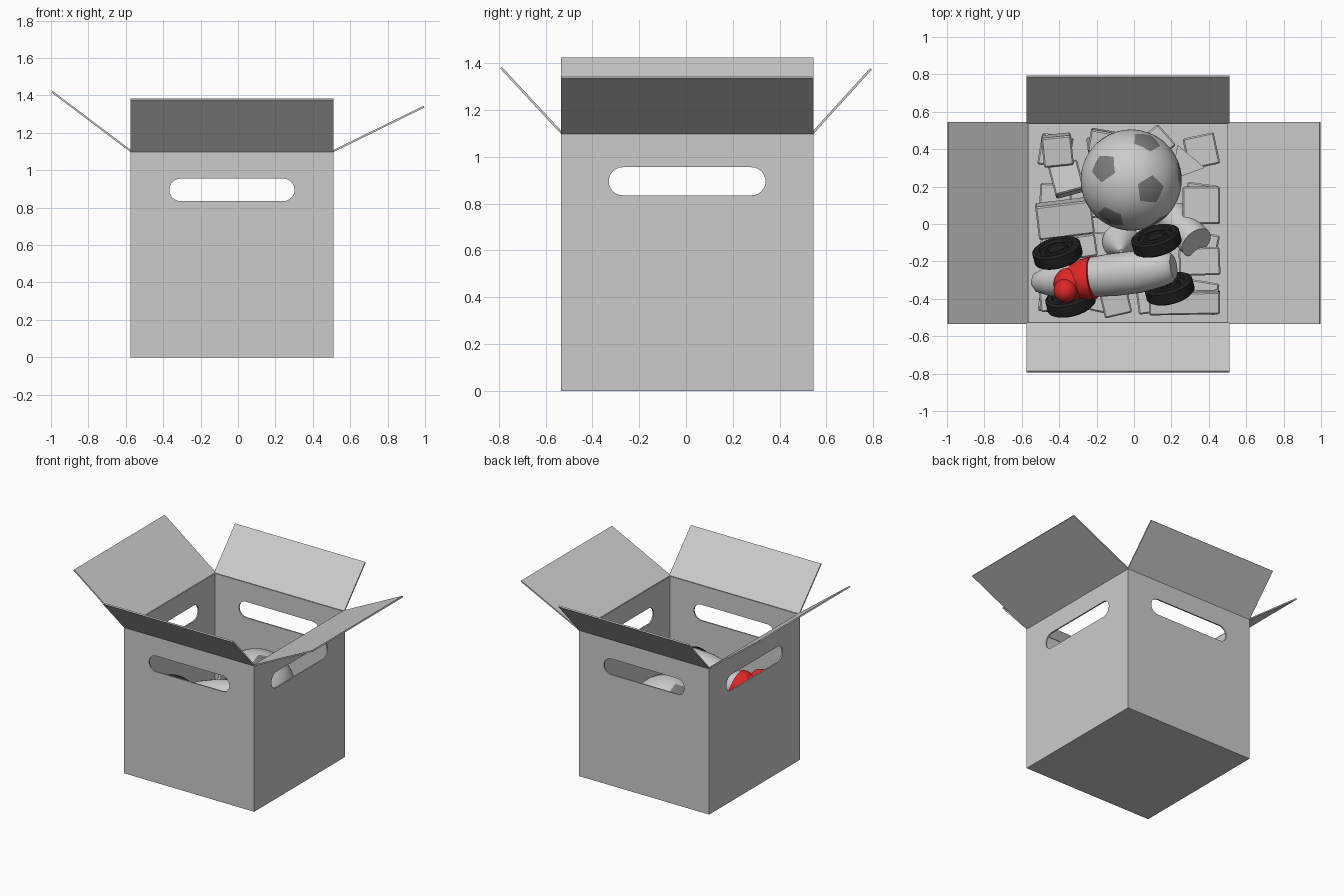
import bpy, bmesh, random
from math import radians, sin, cos, pi, atan2, hypot
from mathutils import Matrix, Vector, Euler

if "Cube" in bpy.data.objects:
    bpy.data.objects.remove(bpy.data.objects["Cube"])

random.seed(4)


def material(name, r, g, b):
    m = bpy.data.materials.new(name)
    m.diffuse_color = (r, g, b, 1)
    m.use_nodes = True
    m.node_tree.nodes["Principled BSDF"].inputs["Base Color"].default_value = m.diffuse_color
    return m


red = material("red", 0.75, 0.02, 0.02)
black = material("black", 0.015, 0.015, 0.015)
light_grey = material("light_grey", 0.8, 0.8, 0.8)
dark_grey = material("dark_grey", 0.2, 0.2, 0.2)


def add(name, bm, matrix=Matrix(), mats=(), smooth=0):
    bmesh.ops.recalc_face_normals(bm, faces=bm.faces)
    me = bpy.data.meshes.new(name)
    bm.to_mesh(me)
    bm.free()
    ob = bpy.data.objects.new(name, me)
    bpy.context.collection.objects.link(ob)
    ob.matrix_world = matrix
    for m in mats:
        me.materials.append(m)
    if smooth:
        bpy.ops.object.select_all(action='DESELECT')
        ob.select_set(True)
        bpy.context.view_layer.objects.active = ob
        bpy.ops.object.shade_smooth_by_angle(angle=radians(smooth))
    return ob


# ---------- cardboard box ----------
X0, X1, Y0, Y1, H, T = -0.575, 0.51, -0.535, 0.545, 1.1, 0.01
CX, CY = (X0 + X1) / 2, (Y0 + Y1) / 2


def panel(name, w, h, matrix, slot=False):
    """Flat card sheet, with an optional rounded hand slot."""
    bm = bmesh.new()
    loops = [[(-w/2, 0), (w/2, 0), (w/2, h), (-w/2, h)]]
    if slot:
        loops.append([(s * 0.275 + 0.06 * cos(a), 0.895 + 0.06 * sin(a))
                      for s, start in ((1, -pi/2), (-1, pi/2))
                      for a in [start + pi * i / 12 for i in range(13)]])
    for loop in loops:
        vs = [bm.verts.new((x, y, 0)) for x, y in loop]
        for a, b in zip(vs, vs[1:] + vs[:1]):
            bm.edges.new((a, b))
    bmesh.ops.triangle_fill(bm, edges=bm.edges[:], use_beauty=True, normal=(0, 0, 1))
    ob = add(name, bm, matrix)
    mod = ob.modifiers.new("card_thickness", 'SOLIDIFY')
    mod.thickness, mod.offset = T, 0


W, D = X1 - X0, Y1 - Y0
# side: heading, width, hinge centre, flap run and rise
sides = {"front": (0, W, (CX, Y0 + T/2), 0.26, 0.28),
         "right": (90, D, (X1 - T/2, CY), 0.49, 0.24),
         "back": (180, W, (CX, Y1 - T/2), 0.25, 0.275),
         "left": (270, D, (X0 + T/2, CY), 0.425, 0.32)}
for side, (heading, width, (x, y), run, rise) in sides.items():
    turn = Matrix.Rotation(radians(heading), 4, 'Z')
    panel(side + "_wall", width, H,
          Matrix.Translation((x, y, 0)) @ turn @ Matrix.Rotation(pi/2, 4, 'X'), True)
    panel(side + "_flap", width, hypot(run, rise),
          Matrix.Translation((x, y, H)) @ turn @ Matrix.Rotation(pi - atan2(rise, run), 4, 'X'))
panel("box_floor", W, D, Matrix.Translation((CX, Y0, T/2)))


# ---------- football ----------
def frame(a, b):
    c = a.cross(b).normalized()
    return Matrix((a, c, a.cross(c))).transposed()


bm = bmesh.new()
bmesh.ops.create_icosphere(bm, subdivisions=1, radius=1)
v0 = bm.verts[:][0].co.normalized()
v1 = next(v.co.normalized() for v in bm.verts if 0.3 < v.co.normalized().dot(v0) < 0.6)
spin = frame(Vector((0.39, -0.20, 0.90)).normalized(),
             Vector((-0.54, 0.24, 0.81)).normalized()) @ frame(v0, v1).transposed()
bmesh.ops.transform(bm, matrix=spin.to_4x4(), verts=bm.verts)
bmesh.ops.bevel(bm, geom=bm.verts[:] + bm.edges[:], affect='VERTICES', offset=29,
                offset_type='PERCENT', segments=1, profile=0.5)
for f in bm.faces:
    f.material_index = int(len(f.verts) == 5)
bmesh.ops.poke(bm, faces=bm.faces[:])
bmesh.ops.subdivide_edges(bm, edges=bm.edges[:], cuts=4, use_grid_fill=True)
for v in bm.verts:
    v.co = v.co.normalized() * 0.27
add("football", bm, Matrix.Translation((-0.015, 0.235, 0.5)), (light_grey, dark_grey), 40)

# ---------- toy racing car ----------
CAR = Matrix.Translation((-0.11, -0.25, 0.55)) @ Euler(
    (radians(25), radians(-18), radians(7))).to_matrix().to_4x4()


def loft(name, stations, mats):
    """Skin oval sections: x, half width, half height, centre z."""
    bm = bmesh.new()
    n = 32
    rings = [[bm.verts.new((x, w * cos(2*pi*i/n), z + h * sin(2*pi*i/n)))
              for i in range(n)] for x, w, h, z in stations]
    for a, b in zip(rings, rings[1:]):
        for i in range(n):
            bm.faces.new((a[i], a[(i+1) % n], b[(i+1) % n], b[i]))
    bm.faces.new(rings[0])
    bm.faces.new(rings[-1])
    add(name, bm, CAR, mats, 40)


loft("car_body", [(-.455, .015, .015, .03), (-.435, .05, .045, .03), (-.36, .08, .075, .035),
                  (-.2, .1, .095, .04), (0, .115, .11, .05), (.15, .115, .11, .05),
                  (.27, .10, .095, .045), (.33, .085, .08, .04), (.35, .065, .06, .04)], ())
loft("cockpit_cowl", [(-.24, .07, .08, .06), (-.21, .095, .105, .06),
                      (-.13, .112, .115, .06), (-.10, .115, .114, .055)], (red,))


def ball(name, loc, radii):
    bm = bmesh.new()
    bmesh.ops.create_uvsphere(bm, u_segments=28, v_segments=16, radius=1)
    add(name, bm, CAR @ Matrix.Translation(loc) @ Matrix.Diagonal((*radii, 1)), (red,), 60)


ball("driver_torso", (-.22, 0, .10), (.09, .09, .09))
ball("driver_head", (-.23, 0, .175), (.063, .063, .063))

half = [(0, .022), (.045, .022), (.05, .032), (.06, .032), (.066, .02), (.088, .02),
        (.095, .038), (.118, .04), (.132, .03)]
profile = half + [(r, -y) for r, y in reversed(half)]
for end, x in (("rear", -.28), ("front", .28)):
    for side, y in (("left", .145), ("right", -.145)):
        bm = bmesh.new()
        vs = [bm.verts.new((r, w, 0)) for r, w in profile]
        es = [bm.edges.new(p) for p in zip(vs, vs[1:])]
        bmesh.ops.spin(bm, geom=vs + es, cent=(0, 0, 0), axis=(0, 1, 0), angle=2*pi, steps=36)
        bmesh.ops.remove_doubles(bm, verts=bm.verts[:], dist=1e-4)
        add(f"{end}_{side}_wheel", bm, CAR @ Matrix.Translation((x, y, 0)), (black,), 35)
    bm = bmesh.new()
    bmesh.ops.create_cone(bm, cap_ends=True, segments=16, radius1=.015, radius2=.015, depth=.28)
    add(end + "_axle", bm, CAR @ Matrix.Translation((x, 0, 0)) @ Matrix.Rotation(pi/2, 4, 'X'),
        (black,), 35)


# ---------- building blocks ----------
def block(name, loc, size, angle, tilt=0):
    bm = bmesh.new()
    bmesh.ops.create_cube(bm, size=1, matrix=Matrix.Diagonal((*size, 1)))
    bmesh.ops.bevel(bm, geom=bm.edges[:], offset=.008, segments=1, affect='EDGES', profile=.5)
    add(name, bm, Matrix.Translation(loc) @ Euler(
        (radians(tilt), 0, radians(angle))).to_matrix().to_4x4())


upper = [((-.41, .395, .27), (.16, .16, .16), 6, 6), ((-.36, .24, .25), (.16, .16, .15), 15, -8),
         ((-.37, .03, .27), (.30, .18, .16), 7, 8), ((-.34, -.13, .23), (.28, .12, .12), 8, 0),
         ((-.10, -.41, .25), (.15, .15, .15), 13, 5), ((.27, -.42, .25), (.38, .12, .15), 1, 5),
         ((.36, .10, .28), (.20, .20, .20), 0, 0), ((.35, -.20, .27), (.22, .15, .18), 2, 0),
         ((-.17, .44, .22), (.14, .12, .12), -10, 5), ((.12, .43, .23), (.15, .15, .13), 42, 0),
         ((-.43, -.39, .22), (.15, .15, .12), 5, 0)]
for i, args in enumerate(upper):
    block(f"upper_block_{i}", *args)
for i in range(4):
    for j in range(4):
        block(f"floor_block_{i}_{j}", (-.42 + .26*i, -.39 + .26*j, .085),
              (.17, .17, .15), random.uniform(-14, 14))


# round and pointed blocks
def column(name, loc, r1, r2, depth, segments, rot):
    bm = bmesh.new()
    bmesh.ops.create_cone(bm, cap_ends=True, segments=segments, radius1=r1, radius2=r2, depth=depth)
    add(name, bm, Matrix.Translation(loc) @ Euler(
        [radians(a) for a in rot]).to_matrix().to_4x4(), (), 30)


column("round_block", (.27, -.03, .32), .09, .09, .24, 24, (35, 40, 0))
column("cone_block", (-.07, -.12, .27), .10, .01, .20, 24, (15, 0, 0))
column("wedge_block", (.27, .32, .24), .11, .11, .12, 3, (0, 0, 20))
column("lower_wedge", (.08, -.18, .23), .11, .11, .12, 3, (0, 0, 50))
